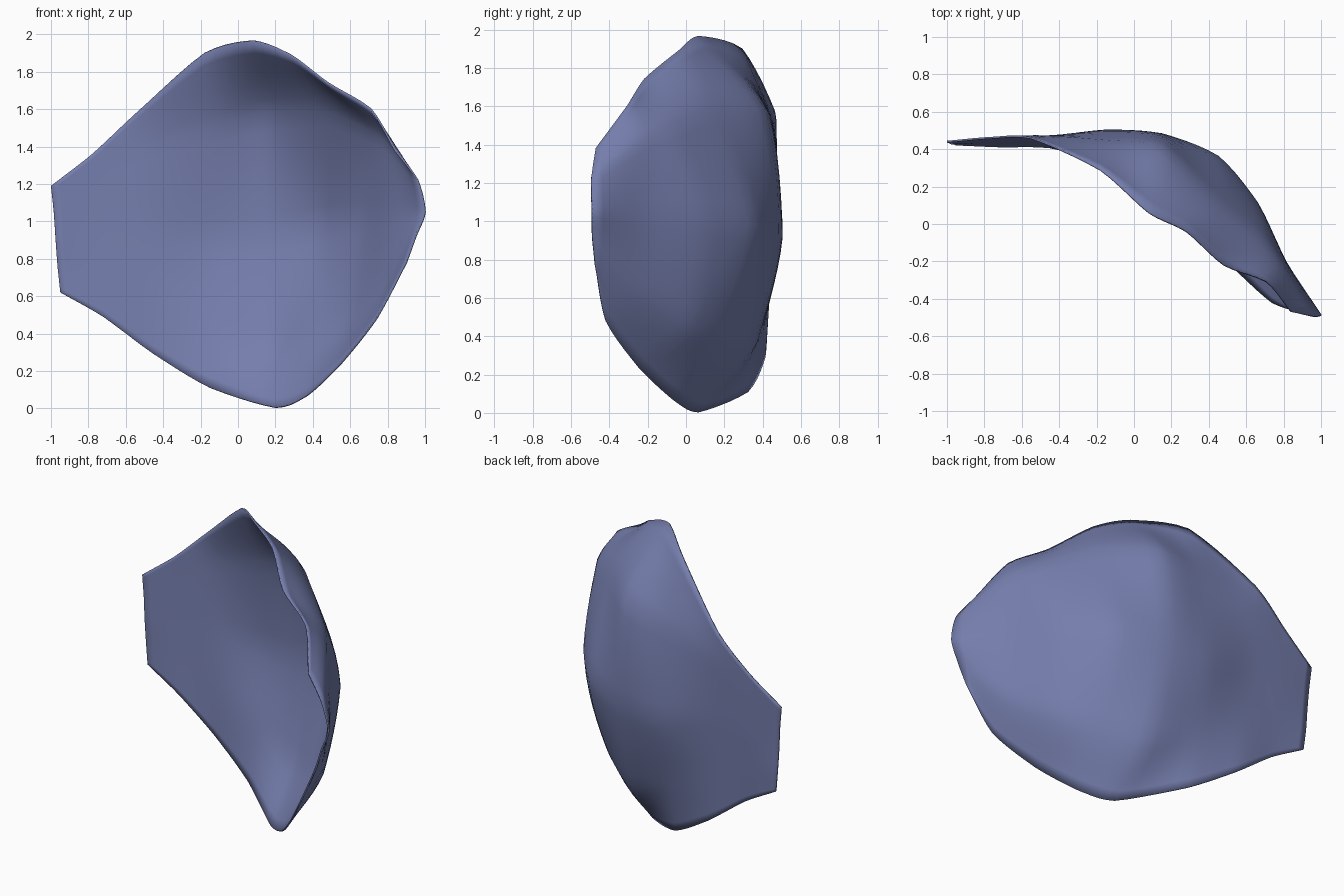
import bpy
from mathutils import Vector

if "Cube" in bpy.data.objects:
    bpy.data.objects.remove(bpy.data.objects["Cube"])

# Cross-sections of the cupped petal, left tip to right tip, each bottom rim -> top rim
SECTIONS = [
    [(-.95, .425, .62), (-.965, .43, .76), (-.975, .43, .90), (-.985, .435, 1.05), (-1, .44, 1.19)],
    [(-.72, .415, .49), (-.74, .43, .70), (-.76, .445, .95), (-.77, .455, 1.20), (-.78, .46, 1.36)],
    [(-.45, .41, .29), (-.47, .43, .58), (-.49, .46, 1.0), (-.52, .47, 1.38), (-.55, .46, 1.575)],
    [(-.15, .32, .11), (-.15, .40, .45), (-.15, .50, .92), (-.16, .445, 1.5), (-.18, .29, 1.90)],
    [(.20, .06, .005), (.17, .33, .32), (.15, .48, .93), (.15, .41, 1.58), (.08, .06, 1.965)],
    [(.37, -.07, .07), (.43, .17, .39), (.45, .36, .98), (.43, .14, 1.6), (.28, -.04, 1.89)],
    [(.55, -.25, .24), (.60, .02, .47), (.66, .11, 1.02), (.68, -.08, 1.5), (.48, -.22, 1.74)],
    [(.74, -.42, .48), (.78, -.25, .65), (.815, -.21, 1.04), (.80, -.23, 1.42), (.71, -.31, 1.60)],
    [(.90, -.475, .78), (.95, -.49, .92), (1.0, -.49, 1.05), (.96, -.495, 1.22), (.84, -.47, 1.38)],
]


def smooth_path(points, steps):
    """Catmull-Rom curve through the points, slightly tightened towards straight spans."""
    p = [Vector(q) for q in points]
    p = [2 * p[0] - p[1]] + p + [2 * p[-1] - p[-2]]
    out = []
    for i in range(1, len(p) - 2):
        a, b, c, d = p[i - 1:i + 3]
        for k in range(steps):
            t = k / steps
            curve = .5 * (2 * b + (c - a) * t + (2 * a - 5 * b + 4 * c - d) * t * t
                          + (3 * b - a - 3 * c + d) * t ** 3)
            out.append(curve.lerp(b.lerp(c, t), .35))
    return out + [p[-2]]


# Loft the sections into a smooth sheet
columns = [smooth_path(s, 6) for s in SECTIONS]
rows = [smooth_path(r, 5) for r in zip(*columns)]
n = len(rows[0])
verts = [v for r in rows for v in r]
faces = [(j * n + i, j * n + i + 1, (j + 1) * n + i + 1, (j + 1) * n + i)
         for j in range(len(rows) - 1) for i in range(n - 1)]
mesh = bpy.data.meshes.new("petal")
mesh.from_pydata(verts, [], faces)
petal = bpy.data.objects.new("petal", mesh)
bpy.context.collection.objects.link(petal)

# Slate blue surface
mat = bpy.data.materials.new("slate_blue")
mat.diffuse_color = (.18, .21, .42, 1)
mat.use_nodes = True
mat.node_tree.nodes["Principled BSDF"].inputs["Base Color"].default_value = mat.diffuse_color
mesh.materials.append(mat)

# Thin shell thickness
solid = petal.modifiers.new("thickness", 'SOLIDIFY')
solid.thickness = .01
solid.offset = 0

# Smooth faces with a crisp rim
bpy.context.view_layer.objects.active = petal
petal.select_set(True)
bpy.ops.object.shade_smooth_by_angle(angle=.7)
